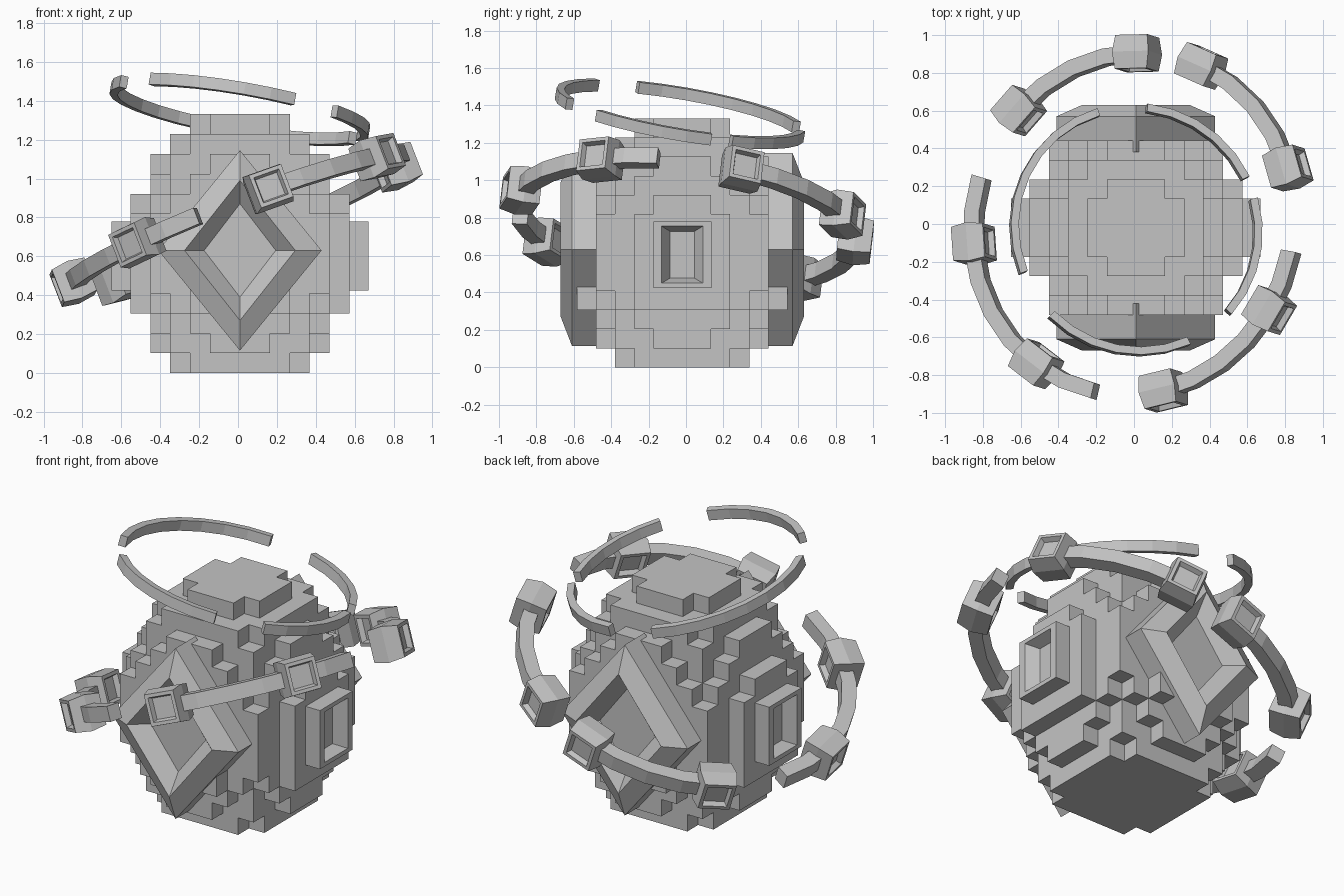
import bpy, bmesh, math
from mathutils import Vector, Matrix

if "Cube" in bpy.data.objects:
    bpy.data.objects.remove(bpy.data.objects["Cube"])

CENTRE = Vector((0.01, -0.02, 0.665))
VOXEL = 0.1025

stone = bpy.data.materials.new("stone_grey")
stone.diffuse_color = (0.55, 0.55, 0.55, 1)
stone.use_nodes = True
stone.node_tree.nodes["Principled BSDF"].inputs["Base Color"].default_value = stone.diffuse_color


def finish(name, bm, fix=True):
    if fix:
        bmesh.ops.recalc_face_normals(bm, faces=bm.faces[:])
    me = bpy.data.meshes.new(name)
    bm.to_mesh(me)
    bm.free()
    me.materials.append(stone)
    ob = bpy.data.objects.new(name, me)
    bpy.context.collection.objects.link(ob)
    return ob


def loft(bm, loops):
    """Skin closed loops of points and cap both ends."""
    rings = [[bm.verts.new(p) for p in loop] for loop in loops]
    n = len(rings[0])
    for a, b in zip(rings, rings[1:]):
        for i in range(n):
            j = (i + 1) % n
            bm.faces.new((a[i], a[j], b[j], b[i]))
    bm.faces.new(rings[0])
    bm.faces.new(rings[-1])


# stepped cube-block body: each layer is a disc of blocks with a squared radius
layers = [13, 18, 20, 29, 32, 32, 32, 32, 26, 20, 18, 13, 5]
filled = {(i, j, k - 6) for k, r2 in enumerate(layers)
          for i in range(-6, 7) for j in range(-6, 7) if i * i + j * j <= r2}
bm = bmesh.new()
for cell in filled:
    for axis in range(3):
        u, v = (axis + 1) % 3, (axis + 2) % 3
        for s in (-1, 1):
            near = list(cell)
            near[axis] += s
            if tuple(near) in filled:
                continue
            quad = []
            for du, dv in ((-1, -1), (1, -1), (1, 1), (-1, 1)):
                p = Vector(cell)
                p[axis] += s / 2
                p[u] += du / 2
                p[v] += dv / 2
                quad.append(bm.verts.new(CENTRE + p * VOXEL))
            bm.faces.new(quad if s > 0 else quad[::-1])
bmesh.ops.remove_doubles(bm, verts=bm.verts[:], dist=0.001)
finish("block_body", bm, fix=False)

# diamond frames on front and back: half width, half height, distance out
diamond = [(0.42, 0.515, 0.40), (0.42, 0.515, 0.59), (0.285, 0.36, 0.65),
           (0.18, 0.235, 0.56)]
for s, name in ((-1, "front_diamond"), (1, "back_diamond")):
    bm = bmesh.new()
    loft(bm, [[(CENTRE.x + w * a, CENTRE.y + s * d, 0.63 + h * b)
               for a, b in ((1, 0), (0, 1), (-1, 0), (0, -1))]
              for w, h, d in diamond])
    finish(name, bm)

SQUARE = ((-1, -1), (1, -1), (1, 1), (-1, 1))

# recessed rectangular panels on the sides
panel = [(0.155, 0.177, 0.5), (0.155, 0.177, 0.66), (0.11, 0.152, 0.66),
         (0.065, 0.125, 0.59)]
for s, name in ((-1, "left_panel"), (1, "right_panel")):
    bm = bmesh.new()
    loft(bm, [[(CENTRE.x + s * d, CENTRE.y + w * a, 0.602 + h * b)
               for a, b in SQUARE] for w, h, d in panel])
    finish(name, bm)


class Ring:
    """Tilted circle lying on the plane z = z0 + a*x + b*y."""

    def __init__(self, centre, a, b, radius):
        self.centre, self.a, self.b, self.radius = Vector(centre), a, b, radius
        self.normal = Vector((-a, -b, 1)).normalized()
        self.rot = Vector((0, 0, 1)).rotation_difference(self.normal)

    def local_angle(self, deg):
        # angle seen from the top, converted to an angle on the circle
        x, y = math.cos(math.radians(deg)), math.sin(math.radians(deg))
        p = self.rot.inverted() @ Vector((x, y, self.a * x + self.b * y))
        return math.atan2(p.y, p.x)

    def frame(self, t):
        out = self.rot @ Vector((math.cos(t), math.sin(t), 0))
        return self.centre + out * self.radius, out, self.normal.cross(out)

    def arc(self, name, start, end, half_w, half_h):
        t0, t1 = self.local_angle(start), self.local_angle(end)
        while t1 < t0:
            t1 += 2 * math.pi
        n = max(3, round((t1 - t0) / math.radians(12)))
        loops = []
        for i in range(n + 1):
            p, out, _ = self.frame(t0 + (t1 - t0) * i / n)
            loops.append([p + out * half_w * a + self.normal * half_h * b
                          for a, b in SQUARE])
        bm = bmesh.new()
        loft(bm, loops)
        finish(name, bm)

    def block(self, name, deg):
        # cube with a recess on its inner and outer faces
        p, out, side = self.frame(self.local_angle(deg))
        steps = [(0.06, -0.06), (0.07, -0.09), (0.09, -0.09), (0.103, 0),
                 (0.09, 0.09), (0.07, 0.09), (0.06, 0.06)]
        bm = bmesh.new()
        loft(bm, [[p + out * d + side * r * a + self.normal * r * b
                   for a, b in SQUARE] for r, d in steps])
        finish(name, bm)


# thin broken halo above
halo = Ring((0.01, -0.03, 1.355), -0.173, -0.17, 0.655)
for i, (s, e) in enumerate(((108, 201), (25, 85), (-42, 14.5), (225, 295))):
    halo.arc(f"halo_arc_{i + 1}", s, e, 0.021, 0.031)

# broad broken orbit ring with blocks
orbit = Ring((0.0, 0.0, 0.78), 0.385, -0.12, 0.91)
for i, (s, e) in enumerate(((88, 136), (20, 67), (163, 257), (-80, -10))):
    orbit.arc(f"orbit_arc_{i + 1}", s, e, 0.042, 0.044)
for i, deg in enumerate((89, 135.5, 67, 20, 187, 235, -32.5, -80)):
    orbit.block(f"orbit_block_{i + 1}", deg)
